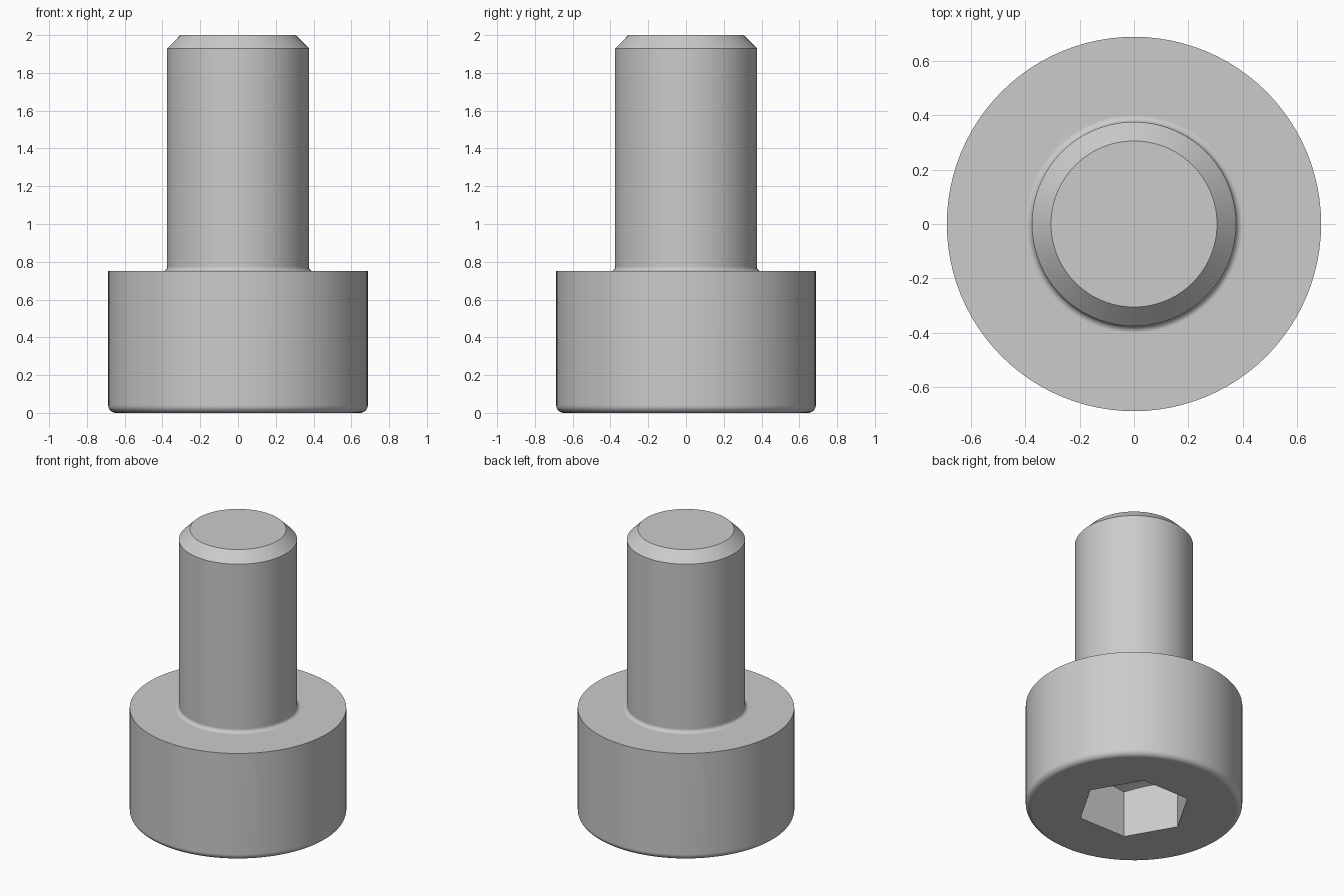
import bpy, bmesh
from math import sin, cos, pi, radians, tan

if "Cube" in bpy.data.objects:
    bpy.data.objects.remove(bpy.data.objects["Cube"], do_unlink=True)

SEGMENTS = 96
HEAD_R, HEAD_H = 0.6875, 0.75
SHANK_R, HEIGHT = 0.375, 2.0
SOCKET_APOTHEM, SOCKET_DEPTH = 0.3125, 0.325
CONE_SLOPE = tan(radians(16))


def hex_radius(angle):
    return SOCKET_APOTHEM / cos(angle % (pi / 3) - pi / 6)


def arc(cx, cz, radius, start, end, steps=6):
    angles = [radians(start + (end - start) * i / steps) for i in range(steps + 1)]
    return [(cx + radius * cos(a), cz + radius * sin(a)) for a in angles]


def make_steel():
    colour = (0.6, 0.6, 0.6, 1)
    mat = bpy.data.materials.new("grey steel")
    mat.use_nodes = True
    mat.diffuse_color = colour
    mat.node_tree.nodes["Principled BSDF"].inputs["Base Color"].default_value = colour
    return mat


bm = bmesh.new()
angles = [2 * pi * i / SEGMENTS for i in range(SEGMENTS)]


def ring(radius, height):
    """One loop; radius and height are functions of the angle."""
    return [bm.verts.new((radius(a) * cos(a), radius(a) * sin(a), height(a))) for a in angles]


def bridge(lower, upper):
    for i in range(SEGMENTS):
        j = (i + 1) % SEGMENTS
        bm.faces.new((lower[i], lower[j], upper[j], upper[i]))


# Hexagonal socket: the wall ends on a shallow drilled cone
corner = hex_radius(0)
rings = [
    ring(hex_radius, lambda a: SOCKET_DEPTH + (corner - hex_radius(a)) * CONE_SLOPE),
    ring(hex_radius, lambda a: 0),
]
apex = bm.verts.new((0, 0, SOCKET_DEPTH + corner * CONE_SLOPE))
for i in range(SEGMENTS):
    bm.faces.new((apex, rings[0][(i + 1) % SEGMENTS], rings[0][i]))

# Outer profile: rounded head rim, fillet under the shank, chamfered tip
edge, fillet = 0.04, 0.025
profile = arc(HEAD_R - edge, edge, edge, -90, 0)
profile += [(HEAD_R, HEAD_H)]
profile += arc(SHANK_R + fillet, HEAD_H + fillet, fillet, 270, 180)
profile += [(SHANK_R, 1.93), (0.305, HEIGHT)]
rings += [ring(lambda a, r=r: r, lambda a, z=z: z) for r, z in profile]
for lower, upper in zip(rings, rings[1:]):
    bridge(lower, upper)
bm.faces.new(rings[-1])
bmesh.ops.recalc_face_normals(bm, faces=bm.faces)

mesh = bpy.data.meshes.new("socket_head_screw")
bm.to_mesh(mesh)
bm.free()
screw = bpy.data.objects.new("socket_head_screw", mesh)
bpy.context.collection.objects.link(screw)
mesh.materials.append(make_steel())

# Smooth round walls, crisp edges and flat caps
bpy.ops.object.select_all(action="DESELECT")
screw.select_set(True)
bpy.context.view_layer.objects.active = screw
bpy.ops.object.shade_smooth_by_angle(angle=radians(30))
weighted = screw.modifiers.new("flat_caps", "WEIGHTED_NORMAL")
weighted.keep_sharp = True
